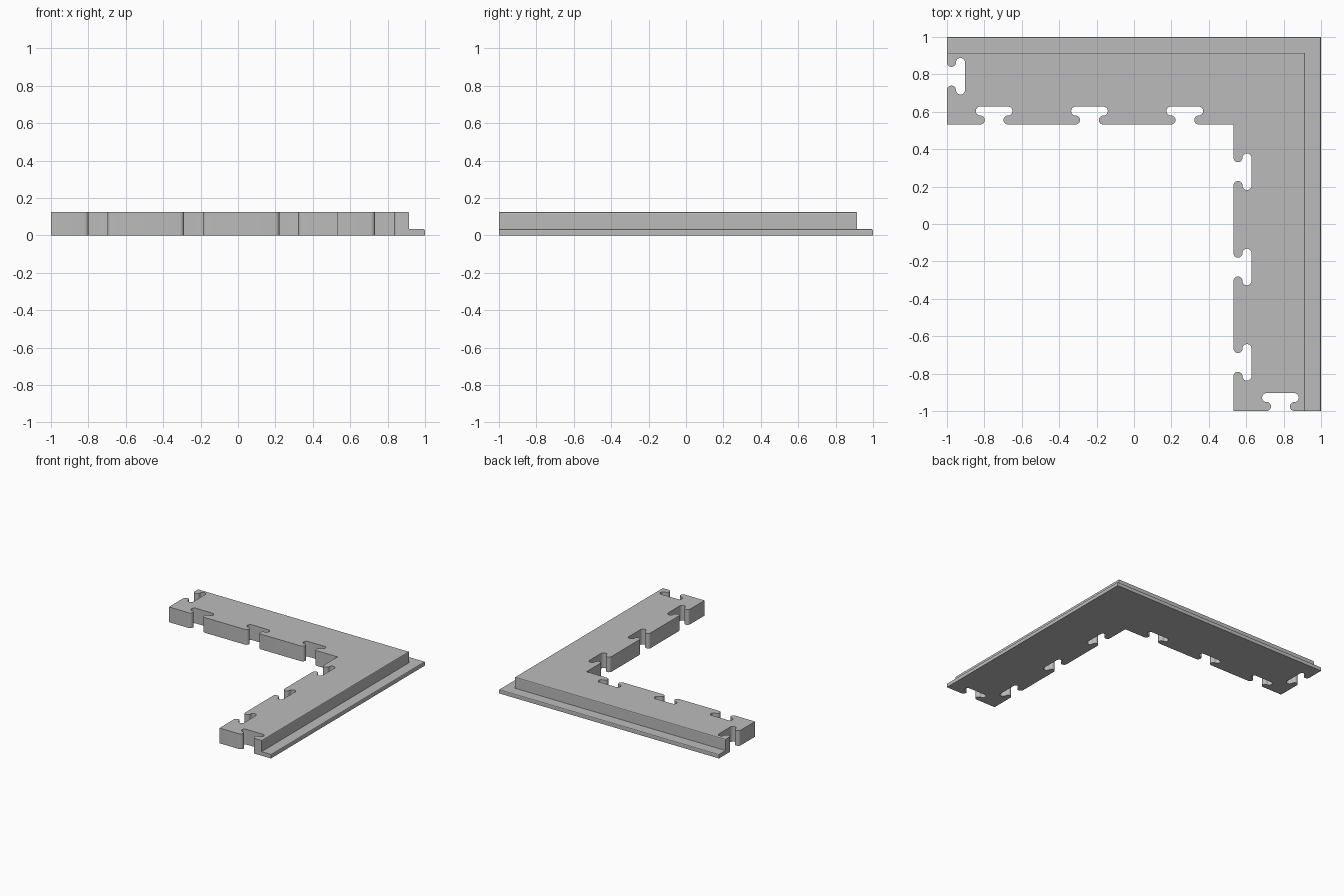
import bpy, bmesh, math
from mathutils import Vector

cube = bpy.data.objects.get("Cube")
if cube:
    bpy.data.objects.remove(cube)

HEIGHT, LIP_HEIGHT = 0.125, 0.033
STEP = 0.915           # where the raised body ends and the thin lip begins
INNER = 0.532          # inner edges of both arms
R = 0.024              # rounding radius of the slots
SEGMENTS = 12

# One material
grey = bpy.data.materials.new("rubber grey")
grey.use_nodes = True
colour = (0.5, 0.5, 0.5, 1)
grey.diffuse_color = colour
grey.node_tree.nodes["Principled BSDF"].inputs["Base Color"].default_value = colour


def half_slot():
    """Left half of a T-shaped slot: a round lobe, then a round pocket end."""
    points = []
    for i in range(SEGMENTS + 1):
        a = -math.pi / 2 + math.pi * i / SEGMENTS
        points.append((-0.074 + R * math.cos(a), R + R * math.sin(a)))
    for i in range(1, SEGMENTS + 1):
        a = -math.pi / 2 - math.pi * i / SEGMENTS
        points.append((-0.074 + R * math.cos(a), 3 * R + R * math.sin(a)))
    return points


def slot(x, y, direction):
    """Full slot cut into an edge that runs along the given direction."""
    half = half_slot()
    along = Vector(direction)
    inward = Vector((-along.y, along.x))
    profile = half + [(-u, v) for u, v in reversed(half)]
    return [Vector((x, y)) + along * u + inward * v for u, v in profile]


RIGHT, DOWN = (1, 0), (0, -1)

# Body outline, counter-clockwise from the outer corner
outline = [(STEP, STEP), (-1, STEP)]
outline += slot(-1, 0.79, DOWN)
outline.append((-1, INNER))
for x in (-0.748, -0.238, 0.272):
    outline += slot(x, INNER, RIGHT)
outline.append((INNER, INNER))
for y in (0.28, -0.23, -0.74):
    outline += slot(INNER, y, DOWN)
outline.append((INNER, -1))
outline += slot(0.783, -1, RIGHT)
outline.append((STEP, -1))

bm = bmesh.new()
verts = [bm.verts.new((p[0], p[1], 0)) for p in outline]
body = bm.faces.new(verts)

# Lip footprint shares the body's outer edges
outer = [bm.verts.new((x, y, 0)) for x, y in ((1, -1), (1, 1), (-1, 1))]
lip = bm.faces.new([verts[-1]] + outer + [verts[1], verts[0]])


def raise_faces(faces, dz, keep):
    result = bmesh.ops.extrude_face_region(bm, geom=faces, use_keep_orig=keep)
    new = result["geom"]
    bmesh.ops.translate(bm, vec=(0, 0, dz),
                        verts=[g for g in new if isinstance(g, bmesh.types.BMVert)])
    return [g for g in new if isinstance(g, bmesh.types.BMFace)]


# Raise everything to the lip, then the body alone to full height
tops = raise_faces([body, lip], LIP_HEIGHT, True)
body_top = max(tops, key=lambda f: len(f.verts))
raise_faces([body_top], HEIGHT - LIP_HEIGHT, False)
if body_top.is_valid:
    bmesh.ops.delete(bm, geom=[body_top], context='FACES_ONLY')
bmesh.ops.recalc_face_normals(bm, faces=bm.faces[:])


def on_outer_edge(edge, offset, z):
    ends = [v.co for v in edge.verts]
    return (all(abs(c.z - z) < 1e-4 for c in ends)
            and any(all(abs(c[k] - offset) < 1e-4 for c in ends) for k in (0, 1)))


# Soften the outer top edges of body and lip
soft = [e for e in bm.edges
        if on_outer_edge(e, STEP, HEIGHT) or on_outer_edge(e, 1, LIP_HEIGHT)]
bmesh.ops.bevel(bm, geom=soft, offset=0.007, segments=2, profile=0.5, affect='EDGES')

mesh = bpy.data.meshes.new("corner_edge_tile")
bm.to_mesh(mesh)
bm.free()
mesh.materials.append(grey)
tile = bpy.data.objects.new("corner_edge_tile", mesh)
bpy.context.collection.objects.link(tile)

bpy.ops.object.select_all(action='DESELECT')
tile.select_set(True)
bpy.context.view_layer.objects.active = tile
bpy.ops.object.shade_smooth_by_angle(angle=math.radians(20))
